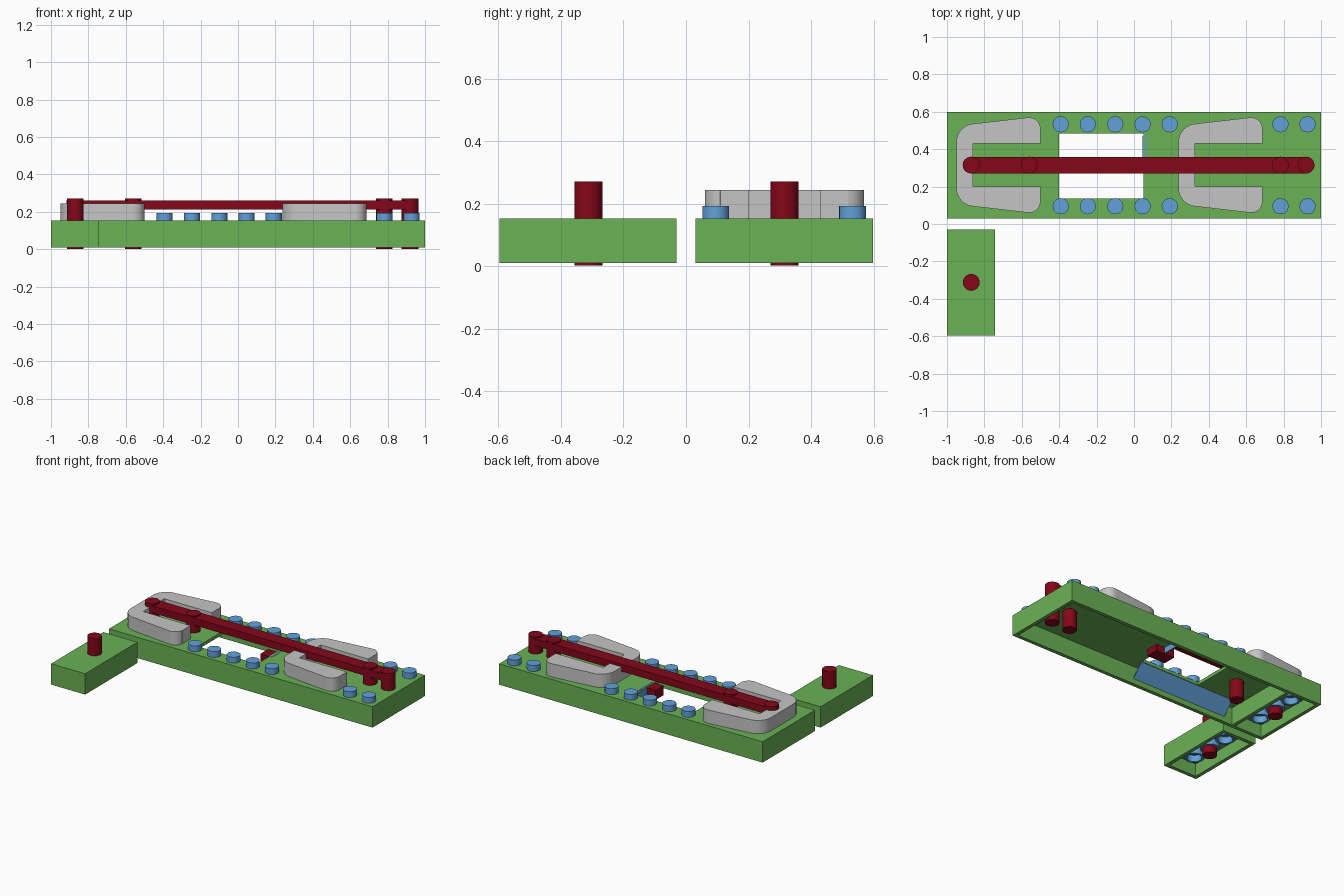
import bpy, bmesh, math

if "Cube" in bpy.data.objects:
    bpy.data.objects.remove(bpy.data.objects["Cube"])


def material(name, rgb):
    m = bpy.data.materials.new(name)
    m.diffuse_color = (*rgb, 1)
    m.use_nodes = True
    m.node_tree.nodes["Principled BSDF"].inputs["Base Color"].default_value = m.diffuse_color
    return m


GREEN = material("green", (0.147, 0.445, 0.092))
RED = material("dark red", (0.235, 0.002, 0.010))
BLUE = material("blue", (0.125, 0.355, 0.70))
GRAY = material("gray", (0.56, 0.56, 0.56))


def finish(name, bm, mat, smooth=False):
    bmesh.ops.recalc_face_normals(bm, faces=bm.faces)
    me = bpy.data.meshes.new(name)
    bm.to_mesh(me)
    bm.free()
    ob = bpy.data.objects.new(name, me)
    bpy.context.collection.objects.link(ob)
    if mat:
        me.materials.append(mat)
    if smooth:
        bpy.ops.object.select_all(action='DESELECT')
        ob.select_set(True)
        bpy.context.view_layer.objects.active = ob
        bpy.ops.object.shade_smooth_by_angle(angle=math.radians(30))
    return ob


def prism(name, pts, z0, z1, mat, smooth=False):
    bm = bmesh.new()
    face = bm.faces.new([bm.verts.new((x, y, z0)) for x, y in pts])
    ext = bmesh.ops.extrude_face_region(bm, geom=[face], use_keep_orig=True)
    for v in ext["geom"]:
        if isinstance(v, bmesh.types.BMVert):
            v.co.z = z1
    return finish(name, bm, mat, smooth)


def box(name, x0, x1, y0, y1, z0, z1, mat):
    return prism(name, [(x0, y0), (x1, y0), (x1, y1), (x0, y1)], z0, z1, mat)


def arc(cx, cy, r, a0, a1, n=8):
    return [(cx + r * math.cos(math.radians(a0 + (a1 - a0) * i / n)),
             cy + r * math.sin(math.radians(a0 + (a1 - a0) * i / n))) for i in range(n + 1)]


def cylinder(name, x, y, r, z0, z1, mat):
    return prism(name, arc(x, y, r, 0, 345, 23), z0, z1, mat, True)


def tube(name, x, y, r_out, r_in, z0, z1, mat, n=24):
    bm = bmesh.new()
    rings = []
    for r, z in ((r_out, z0), (r_out, z1), (r_in, z1), (r_in, z0)):
        rings.append([bm.verts.new((x + r * math.cos(2 * math.pi * i / n),
                                    y + r * math.sin(2 * math.pi * i / n), z)) for i in range(n)])
    for k in range(4):
        a, b = rings[k], rings[(k + 1) % 4]
        for i in range(n):
            j = (i + 1) % n
            bm.faces.new((a[i], a[j], b[j], b[i]))
    return finish(name, bm, mat, True)


def cut(target, cutter):
    cutter.hide_render = True
    mod = target.modifiers.new("cut", 'BOOLEAN')
    mod.operation = 'DIFFERENCE'
    mod.solver = 'EXACT'
    mod.object = cutter
    bpy.ops.object.select_all(action='DESELECT')
    target.select_set(True)
    bpy.context.view_layer.objects.active = target
    bpy.ops.object.modifier_apply(modifier=mod.name)
    bpy.data.objects.remove(cutter)


BOTTOM, TOP, ROOF, LOW_ROOF, WALL = 0.009, 0.152, 0.13, 0.095, 0.025
MID = 0.315


def hollow(brick, x0, x1, y0, y1, roof):
    cut(brick, box("hollow_cutter", x0 + WALL, x1 - WALL, y0 + WALL, y1 - WALL, -0.1, roof, None))


# Long base: end compartment, main compartment and an opening in its roof
base = box("long_base", -1, 1, 0.03, 0.598, BOTTOM, TOP, GREEN)
hollow(base, -1, -0.742, 0.03, 0.598, LOW_ROOF)
hollow(base, -0.767, 1, 0.03, 0.598, ROOF)
cut(base, box("opening_cutter", -0.4, 0.05, 0.135, 0.485, 0.05, 0.3, None))

# Short loose brick
short = box("short_brick", -1, -0.742, -0.597, -0.03, BOTTOM, TOP, GREEN)
hollow(short, -1, -0.742, -0.597, -0.03, LOW_ROOF)

# Studs along both long sides
for y in (0.095, 0.533):
    for x in (-0.392, -0.247, -0.1, 0.046, 0.191, 0.783, 0.928):
        cylinder("stud", x, y, 0.043, TOP, 0.192, BLUE)

# Tubes inside the end compartments
for y in (-0.46, -0.312, -0.165, 0.168, MID, 0.462):
    tube("inner_tube", -0.87, y, 0.061, 0.046, 0.05, LOW_ROOF, BLUE)

# C-shaped brackets: half outline mirrored about the centre line
half = [(0.09, 0.115), (0.45, 0.115)]
half += [(0.45, 0.205)] + arc(0.39, 0.195, 0.06, 10, 97, 6)
half += [(0.10, 0.222)] + arc(0.10, 0.122, 0.1, 105, 180, 7)
for x in (-0.95, 0.237):
    outline = [(x + a, MID + b) for a, b in half]
    outline += [(x + a, MID - b) for a, b in reversed(half)]
    prism("c_bracket", outline, TOP, 0.243, GRAY, True)

# Long sliding bar with rounded ends
bar = arc(0.92, MID, 0.044, -90, 90, 12) + arc(-0.872, MID, 0.044, 90, 270, 12)
prism("long_bar", bar, 0.212, 0.261, RED, True)

# Pins through the bases
for x, y in ((-0.87, MID), (-0.56, MID), (0.782, MID), (0.92, MID), (-0.87, -0.312)):
    cylinder("pin", x, y, 0.045, 0.002, 0.27, RED)

# Block hanging at the edge of the opening, under the bar
box("lower_block", -0.02, 0.12, 0.27, 0.358, 0.085, TOP - 0.002, RED)

# Blue plate lining the opening's edge, and its line in the top face
box("edge_plate", 0.046, 0.054, 0.27, 0.47, 0.09, TOP - 0.002, BLUE)
box("edge_line", 0.061, 0.07, 0.27, 0.47, TOP - 0.004, TOP + 0.002, BLUE)

# Sloping blue plate between the front wall and the roof
bm = bmesh.new()
profile = [(0.055, 0.045), (0.132, 0.131), (0.125, 0.131), (0.055, 0.053)]
left, right = ([bm.verts.new((x, y, z)) for y, z in profile] for x in (-0.68, 0.05))
bm.faces.new(left)
bm.faces.new(right)
for i in range(4):
    j = (i + 1) % 4
    bm.faces.new((left[i], left[j], right[j], right[i]))
finish("sloping_plate", bm, BLUE)
